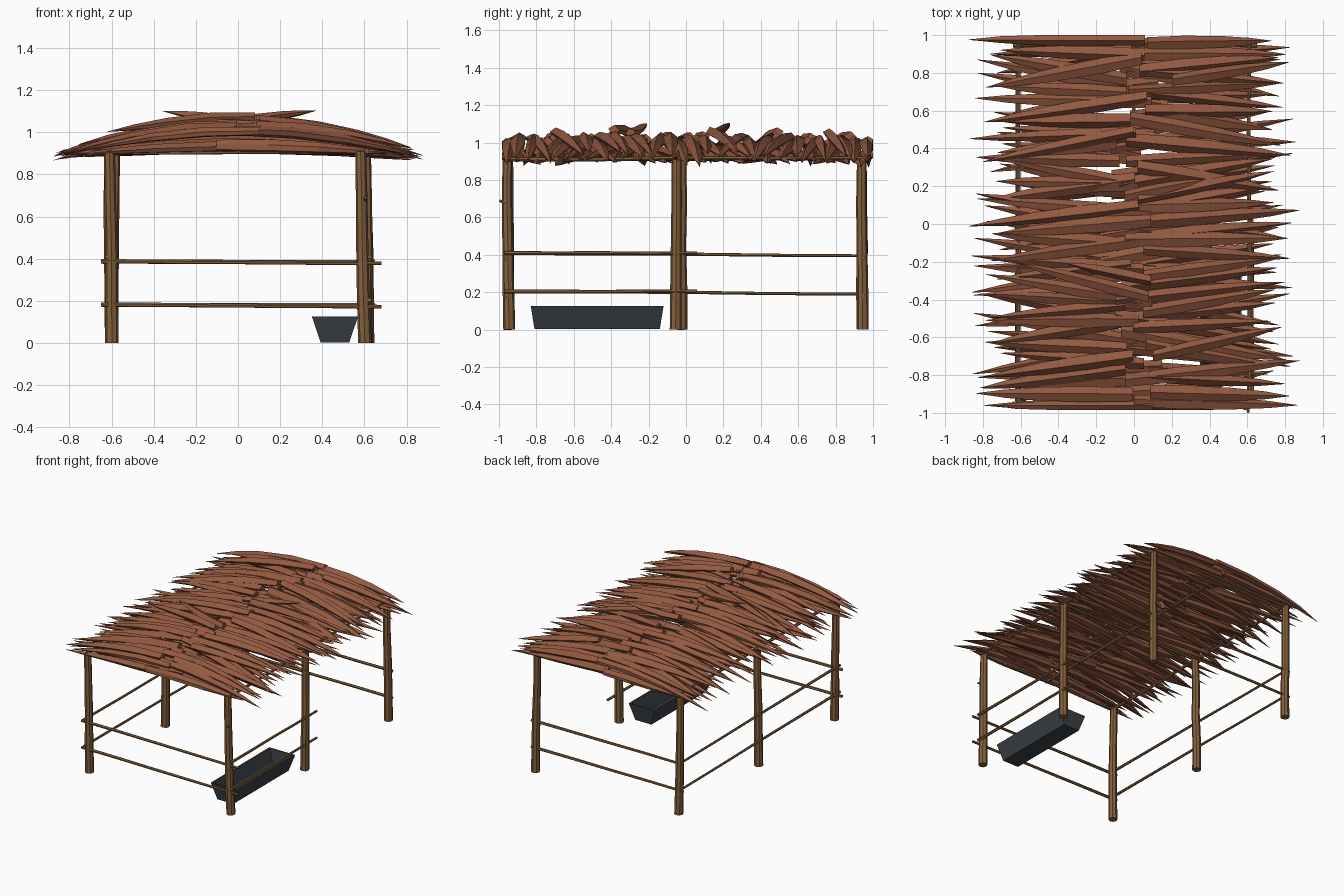
import bpy, bmesh, math, random
from mathutils import Vector

if "Cube" in bpy.data.objects:
    bpy.data.objects.remove(bpy.data.objects["Cube"])

random.seed(7)


def material(name, rgb):
    m = bpy.data.materials.new(name)
    m.diffuse_color = (*rgb, 1)
    m.use_nodes = True
    m.node_tree.nodes["Principled BSDF"].inputs["Base Color"].default_value = m.diffuse_color
    return m


WOOD = material("brown wood", (0.235, 0.118, 0.045))
THATCH = material("red brown thatch", (0.29, 0.100, 0.052))
SLATE = material("dark slate", (0.042, 0.050, 0.060))


def finish(bm, name, mat):
    bmesh.ops.recalc_face_normals(bm, faces=bm.faces)
    me = bpy.data.meshes.new(name)
    bm.to_mesh(me)
    bm.free()
    me.materials.append(mat)
    ob = bpy.data.objects.new(name, me)
    bpy.context.collection.objects.link(ob)
    return ob


def loft(bm, rings):
    """Skin a list of equal-length point rings and cap both ends."""
    loops = [[bm.verts.new(p) for p in r] for r in rings]
    n = len(loops[0])
    for a, b in zip(loops, loops[1:]):
        for i in range(n):
            j = (i + 1) % n
            bm.faces.new((a[i], a[j], b[j], b[i]))
    bm.faces.new(loops[0])
    bm.faces.new(loops[-1])


def pole(name, a, b, r0, r1, sides=8, segs=4, wobble=0.004):
    """A slightly crooked round stick from a to b."""
    a, b = Vector(a), Vector(b)
    d = (b - a).normalized()
    u = d.orthogonal().normalized()
    v = d.cross(u)
    bm = bmesh.new()
    rings = []
    for k in range(segs + 1):
        t = k / segs
        c = a.lerp(b, t)
        if 0 < k < segs:
            c += u * random.uniform(-wobble, wobble) + v * random.uniform(-wobble, wobble)
        r = r0 + (r1 - r0) * t
        rings.append([c + r * (math.cos(q) * u + math.sin(q) * v)
                      for q in (2 * math.pi * i / sides for i in range(sides))])
    loft(bm, rings)
    return finish(bm, name, WOOD)


# Six upright posts: (name, bottom xy, top xy)
for name, b, t in [
    ("front_left_post", (-0.598, -0.945), (-0.61, -0.95)),
    ("front_right_post", (0.602, -0.945), (0.582, -0.955)),
    ("middle_left_post", (-0.60, -0.025), (-0.585, -0.025)),
    ("middle_right_post", (0.605, -0.055), (0.605, -0.050)),
    ("back_left_post", (-0.60, 0.945), (-0.61, 0.94)),
    ("back_right_post", (0.615, 0.945), (0.605, 0.94)),
]:
    pole(name, (*b, 0), (*t, 0.91), 0.032, 0.026)

# Two heights of fence rail; the right side is open behind the middle post
for tag, z in (("lower", 0.175), ("upper", 0.38)):
    pole(f"front_{tag}_rail", (-0.65, -0.965, z + 0.008), (0.68, -0.965, z - 0.002), 0.011, 0.009, 6, 4, 0.002)
    pole(f"back_{tag}_rail", (-0.64, 0.945, z + 0.005), (0.65, 0.945, z + 0.005), 0.009, 0.011, 6, 4, 0.002)
    pole(f"left_{tag}_rail", (-0.62, -0.98, z + 0.03), (-0.62, 0.96, z + 0.015), 0.010, 0.008, 6, 4, 0.002)
    pole(f"right_{tag}_rail", (0.625, -0.97, z + 0.03), (0.625, 0.06, z + 0.03), 0.011, 0.009, 6, 4, 0.002)

# Roof beams
for x, tag in ((-0.61, "left"), (0.0, "ridge"), (0.61, "right")):
    pole(f"{tag}_beam", (x, -0.97, 0.912), (x, 0.965, 0.918), 0.012, 0.010, 6)
for y, tag in ((-0.95, "front"), (-0.04, "middle"), (0.945, "back")):
    pole(f"{tag}_cross_beam", (-0.64, y, 0.905), (0.65, y, 0.91), 0.011, 0.010, 6)

# Broken twig stub on the front right post
pole("twig_stub", (0.60, -0.95, 0.67), (0.605, -0.997, 0.69), 0.011, 0.007, 6, 1)


# Thatch leaves: ridged, curved blades, blunt at the ridge, pointed at the eaves
PROFILE = [(-0.5, -0.1), (-0.25, -0.5), (0.3, -0.5), (0.5, -0.05), (0.0, 0.5)]


def blade(bm, side, y, yaw, x0, x1, z0, drop, width, height, bend=2):
    roll = random.uniform(-0.3, 0.3)
    rings = []
    for t, w in ((0, 0.85), (0.3, 1.0), (0.6, 0.85), (0.82, 0.52), (1, 0.03)):
        x = x0 + (x1 - x0) * t
        z = z0 - drop * (abs(x) / 0.85) ** bend * (1 if x > 0 else 0.3)
        cy = y + math.tan(yaw) * (x - 0.45)
        ring = []
        for px, pz in PROFILE:
            dy = px * width * w
            dz = pz * height * w
            yy = cy + dy * math.cos(roll) - dz * math.sin(roll)
            zz = z + dy * math.sin(roll) + dz * math.cos(roll)
            ring.append((side * x, max(-0.985, min(1.0, yy)), zz))
        rings.append(ring)
    loft(bm, rings)


LAYERS = [  # name, count, base x range, tip x range, base z, drop
    ("lower", 34, (-0.20, 0.0), (0.68, 0.86), 0.950, 0.055),
    ("upper", 32, (-0.10, 0.10), (0.70, 0.88), 1.022, 0.125),
]
U = random.uniform
for side, sname in ((-1, "left"), (1, "right")):
    for lname, n, xr, tr, z0, drop in LAYERS:
        bm = bmesh.new()
        for i in range(n):
            y = -0.955 + 1.925 * i / (n - 1) + U(-0.012, 0.012)
            limit = 0.04 if abs(y) > 0.88 else 0.19
            blade(bm, side, y, U(-limit, limit), U(*xr), U(*tr),
                  z0 + U(-0.018, 0.018), drop + U(-0.01, 0.02),
                  U(0.066, 0.086), U(0.045, 0.06))
        finish(bm, f"{sname}_{lname}_thatch", THATCH)

# A few loose leaves lying straighter on top of the roof
bm = bmesh.new()
for side, y, yaw, x0, x1, z0, drop in [
        (1, -0.62, 0.22, 0.10, 0.78, 1.065, 0.15), (-1, -0.25, 0.25, -0.08, 0.62, 1.075, 0.12),
        (1, 0.22, 0.2, 0.02, 0.74, 1.065, 0.15), (-1, 0.40, -0.2, 0.0, 0.80, 1.06, 0.15),
        (1, 0.80, 0.15, 0.2, 0.82, 1.07, 0.15)]:
    blade(bm, side, y, yaw, x0, x1, z0, drop, 0.07, 0.05, 1.6)
# Two leaves that stick up, one on each slope
for side, y, yaw, pts in ((-1, -0.19, 0.2, (-0.09, 0.36)), (1, 0.25, 0.2, (-0.05, 0.37))):
    blade(bm, side, y, yaw, pts[0], pts[1], 1.055, -0.11, 0.065, 0.045, 1)
finish(bm, "loose_top_thatch", THATCH)

# Feeding trough: flared open box with a thin wall
bm = bmesh.new()


def rect(hx, hy, z):
    return [(0.46 + sx * hx, -0.475 + sy * hy, z)
            for sx, sy in ((-1, -1), (1, -1), (1, 1), (-1, 1))]


loft(bm, [rect(0.068, 0.335, 0.003), rect(0.110, 0.355, 0.127),
          rect(0.098, 0.343, 0.127), rect(0.058, 0.325, 0.018)])
finish(bm, "feeding_trough", SLATE)
